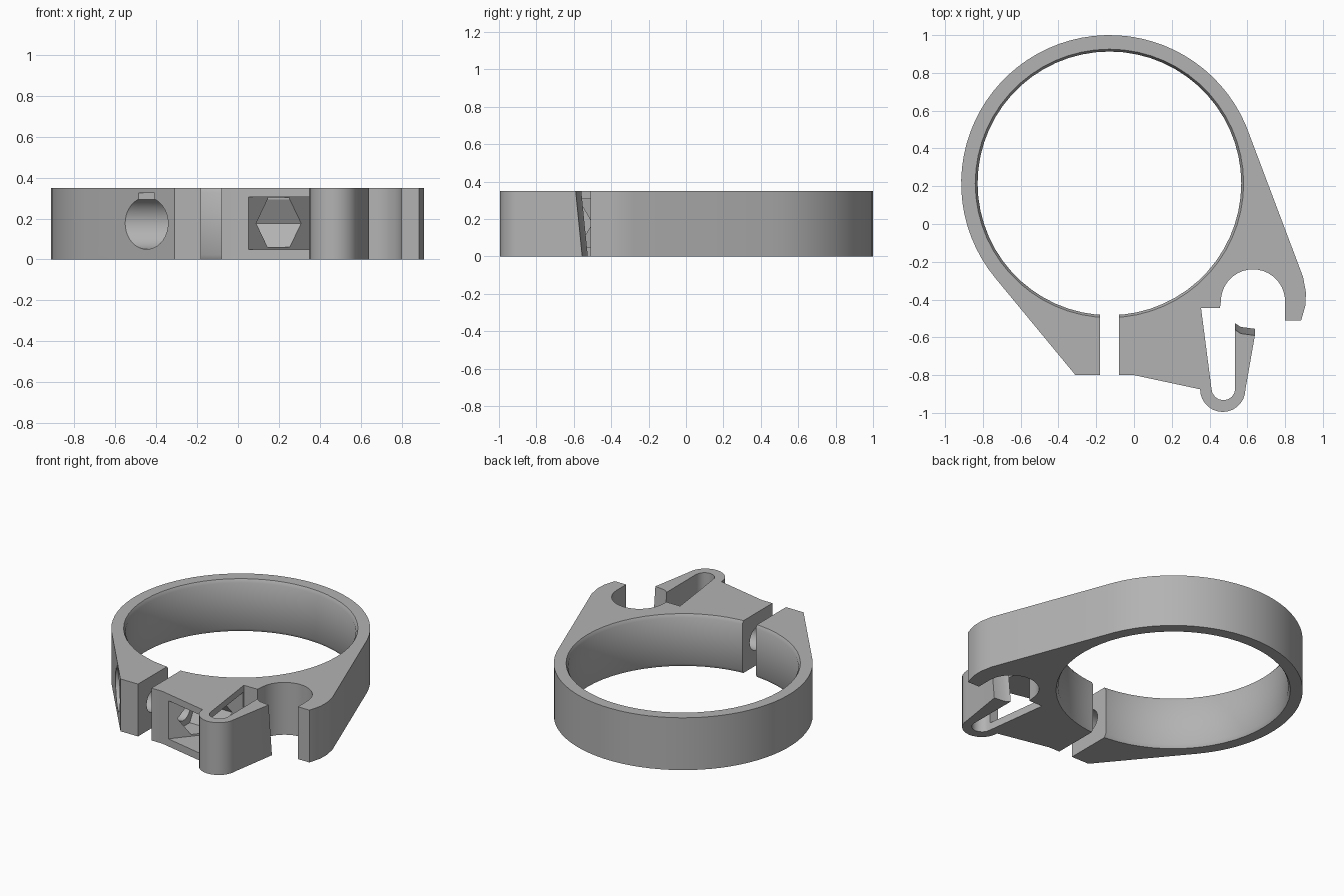
import bpy, bmesh, math

if "Cube" in bpy.data.objects:
    bpy.data.objects.remove(bpy.data.objects["Cube"], do_unlink=True)

HEIGHT = 0.35
RING = (-0.13, 0.215)      # ring centre in plan
BOLT = (-0.634, 0.177)     # bolt axis, as (y, z)


def arc(centre, radius, start, end, steps):
    angles = [math.radians(start + (end - start) * i / steps) for i in range(steps + 1)]
    return [(centre[0] + radius * math.cos(a), centre[1] + radius * math.sin(a)) for a in angles]


def circle(centre, radius, sides):
    return arc(centre, radius, 0, 360, sides)[:-1]


def rect(x0, x1, y0, y1):
    return [(x0, y0), (x1, y0), (x1, y1), (x0, y1)]


def finish(name, bm):
    bmesh.ops.recalc_face_normals(bm, faces=bm.faces)
    mesh = bpy.data.meshes.new(name)
    bm.to_mesh(mesh)
    bm.free()
    obj = bpy.data.objects.new(name, mesh)
    bpy.context.collection.objects.link(obj)
    return obj


def loft(name, sections, along_x=False):
    """Skin a stack of (level, outline) sections, along z or along x."""
    bm = bmesh.new()
    loops = []
    for level, outline in sections:
        loops.append([bm.verts.new((level, a, b) if along_x else (a, b, level)) for a, b in outline])
    for low, high in zip(loops, loops[1:]):
        for i in range(len(low)):
            j = (i + 1) % len(low)
            bm.faces.new((low[i], low[j], high[j], high[i]))
    bm.faces.new(loops[0][::-1])
    bm.faces.new(loops[-1])
    return finish(name, bm)


def prism(name, outline, low, high, along_x=False):
    return loft(name, [(low, outline), (high, outline)], along_x)


# Clamp body outline: front tabs, spring hook, cup, arm and ring
hook_tip = [(0.64, -0.555), (0.565, -0.545), (0.535, -0.525)]


def body_outline(tip_shift):
    return ([(-0.31, -0.80), (0.0, -0.80)]
            + arc((0.47, -0.875), 0.12, 180, 360, 14)
            + [(x, y + tip_shift) for x, y in hook_tip]
            + arc((0.473, -0.87), 0.063, 360, 180, 8)
            + [(0.355, -0.445), (0.455, -0.445)]
            + arc((0.63, -0.41), 0.17, 180, 0, 20)
            + [(0.80, -0.51), (0.885, -0.51), (0.908, -0.43), (0.91, -0.36), (0.895, -0.28)]
            + arc(RING, 0.785, 18.5, 219.5, 44))


body = loft("clamp_body", [(0, body_outline(0)), (HEIGHT, body_outline(-0.035))])

# Bore with a small chamfer at both rims
bore = loft("bore_cutter", [(z, circle(RING, r, 60)) for z, r in
                            ((-0.02, 0.722), (0.022, 0.698), (HEIGHT - 0.022, 0.698), (HEIGHT + 0.02, 0.722))])

# Split, nut pocket and bolt holes
pocket = [(0.045, -0.82), (0.352, -0.449), (0.42, -0.449), (0.45, -0.869),
          (0.349, -0.869), (0.349, -0.95), (0.045, -0.95)]
by, bz = BOLT
cutters = [
    bore,
    prism("split_cutter", rect(-0.18, -0.08, -1, 0), -0.1, 0.5),
    prism("pocket_cutter", pocket, 0.05, 0.306),
    prism("bolt_cutter", circle(BOLT, 0.075, 24), -0.4, 0.2, True),
    prism("head_cutter", circle(BOLT, 0.127, 36), -0.8, -0.28, True),
    prism("head_relief_cutter", rect(by - 0.048, by + 0.048, bz, 0.325), -0.8, -0.281, True),
    prism("nut_cutter", circle(BOLT, 0.133, 6), 0.04, 0.345, True),
    prism("nut_relief_cutter", rect(by - 0.064, by + 0.064, bz, 0.303), 0.041, 0.3, True),
]
for cutter in cutters:
    cutter.hide_render = True
    mod = body.modifiers.new(cutter.name, "BOOLEAN")
    mod.operation = "DIFFERENCE"
    mod.solver = "EXACT"
    mod.object = cutter

# Bake the cuts and drop the cutters
bpy.context.view_layer.update()
depsgraph = bpy.context.evaluated_depsgraph_get()
cut_mesh = bpy.data.meshes.new_from_object(body.evaluated_get(depsgraph))
body.modifiers.clear()
body.data = cut_mesh
for cutter in cutters:
    bpy.data.objects.remove(cutter, do_unlink=True)

# Plain grey plastic
grey = bpy.data.materials.new("grey_plastic")
grey.use_nodes = True
colour = (0.45, 0.45, 0.45, 1)
grey.diffuse_color = colour
grey.node_tree.nodes["Principled BSDF"].inputs["Base Color"].default_value = colour
body.data.materials.clear()
body.data.materials.append(grey)

bpy.ops.object.select_all(action="DESELECT")
body.select_set(True)
bpy.context.view_layer.objects.active = body
bpy.ops.object.shade_smooth_by_angle(angle=math.radians(30))
